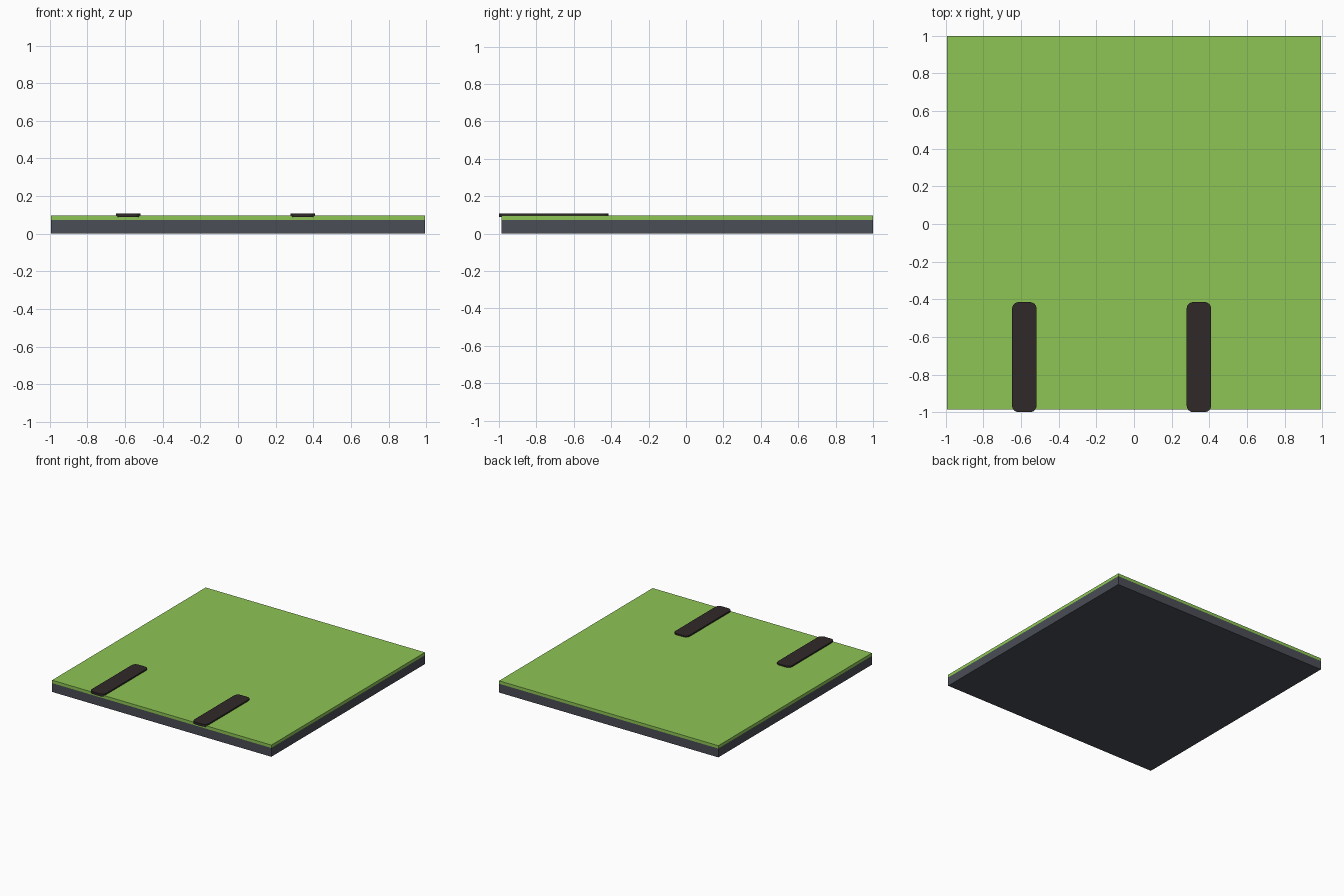
import bpy, bmesh
from math import cos, sin, pi

if "Cube" in bpy.data.objects:
    bpy.data.objects.remove(bpy.data.objects["Cube"])


def material(name, rgb):
    m = bpy.data.materials.new(name)
    m.diffuse_color = (*rgb, 1)
    m.use_nodes = True
    m.node_tree.nodes["Principled BSDF"].inputs["Base Color"].default_value = m.diffuse_color
    return m


def plate(name, x0, x1, y0, y1, z0, z1, mat, r=0.0, seg=6):
    """Flat plate extruded from a rectangle with optional rounded corners."""
    cx, cy = (x0 + x1) / 2, (y0 + y1) / 2
    if r:
        pts = []
        for i, (sx, sy) in enumerate([(1, 1), (-1, 1), (-1, -1), (1, -1)]):
            ox = cx + sx * ((x1 - x0) / 2 - r)
            oy = cy + sy * ((y1 - y0) / 2 - r)
            for k in range(seg + 1):
                a = pi / 2 * (i + k / seg)
                pts.append((ox + r * cos(a), oy + r * sin(a)))
    else:
        pts = [(x0, y0), (x1, y0), (x1, y1), (x0, y1)]
    bm = bmesh.new()
    face = bm.faces.new([bm.verts.new((x - cx, y - cy, 0)) for x, y in pts])
    ext = bmesh.ops.extrude_face_region(bm, geom=[face])
    top = [v for v in ext["geom"] if isinstance(v, bmesh.types.BMVert)]
    bmesh.ops.translate(bm, verts=top, vec=(0, 0, z1 - z0))
    bmesh.ops.recalc_face_normals(bm, faces=bm.faces)
    me = bpy.data.meshes.new(name)
    bm.to_mesh(me)
    bm.free()
    me.materials.append(mat)
    ob = bpy.data.objects.new(name, me)
    ob.location = (cx, cy, z0)
    bpy.context.collection.objects.link(ob)
    return ob


slate = material("slate", (0.07, 0.075, 0.095))
green = material("green", (0.27, 0.56, 0.09))
brown = material("dark_brown", (0.03, 0.022, 0.022))

# Square base and grass layer
plate("base_slab", -0.993, 0.993, -0.987, 1.0, 0, 0.072, slate)
plate("grass_layer", -0.993, 0.993, -0.987, 1.0, 0.072, 0.096, green)

# Two rounded strips running in from the front edge
for side, x in (("left", -0.583), ("right", 0.345)):
    strip = plate(f"{side}_strip", x - 0.065, x + 0.065, -1.0, -0.415,
                  0.088, 0.107, brown, r=0.035)
    bpy.ops.object.select_all(action='DESELECT')
    strip.select_set(True)
    bpy.context.view_layer.objects.active = strip
    bpy.ops.object.shade_smooth_by_angle()
